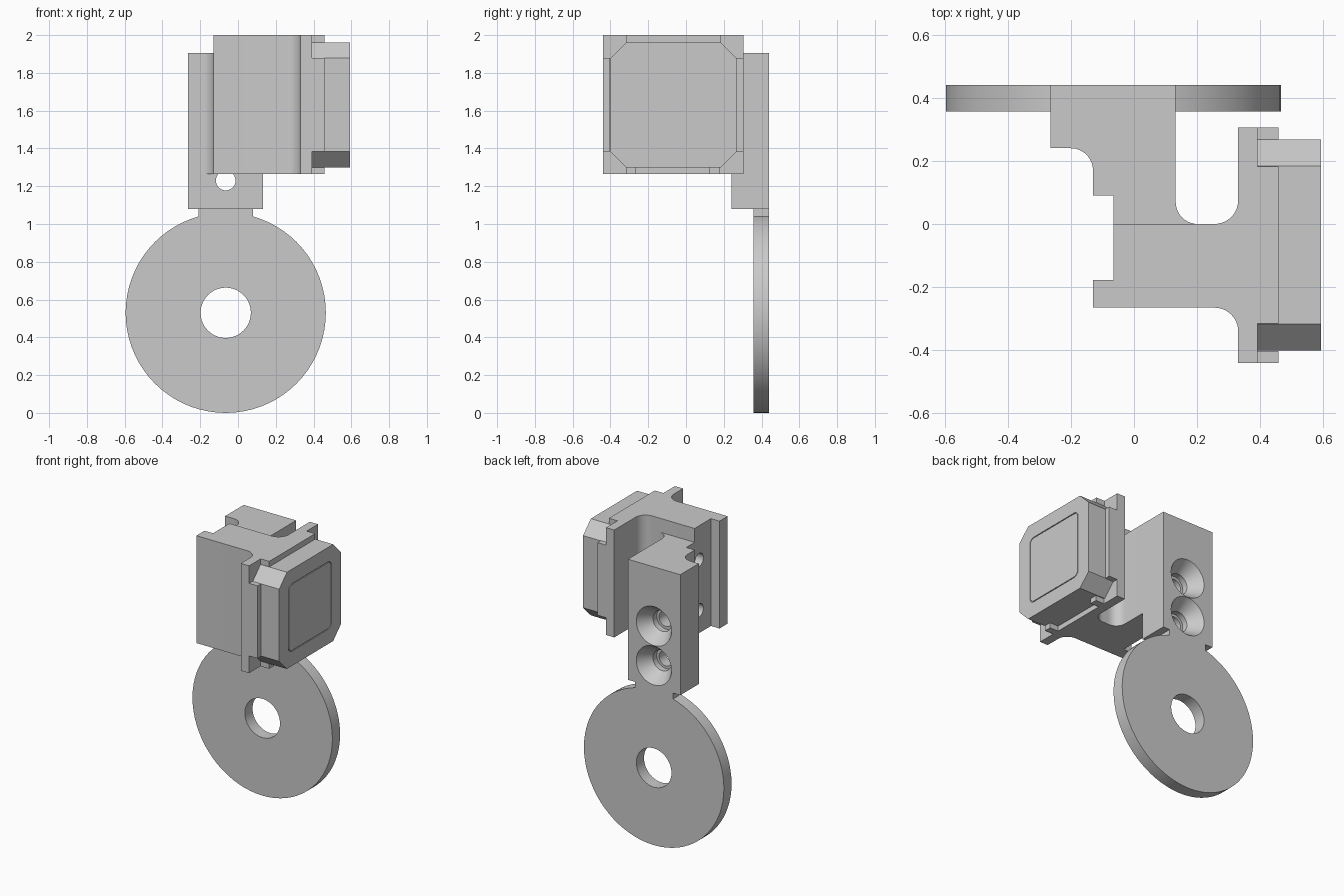
import bpy, bmesh
from math import cos, sin, pi, radians
from mathutils import Vector

cube = bpy.data.objects.get("Cube")
if cube:
    bpy.data.objects.remove(cube, do_unlink=True)

grey = bpy.data.materials.new("plain grey")
grey.use_nodes = True
grey.diffuse_color = (0.59, 0.59, 0.59, 1)
grey.node_tree.nodes["Principled BSDF"].inputs["Base Color"].default_value = grey.diffuse_color


def outline(corners, steps=10):
    """Square corners given as (a, b), filleted ones as (a, b, radius)."""
    pts = []
    for i, corner in enumerate(corners):
        p = Vector(corner[:2])
        if len(corner) == 2:
            pts.append(p)
            continue
        u = (Vector(corners[i - 1][:2]) - p).normalized()
        v = (Vector(corners[(i + 1) % len(corners)][:2]) - p).normalized()
        r = corner[2]
        centre = p + (u + v) * r
        for k in range(steps + 1):
            t = pi / 2 * k / steps
            pts.append(centre - (v * cos(t) + u * sin(t)) * r)
    return pts


def rect(a0, a1, b0, b1, r=None):
    corners = [(a0, b0), (a1, b0), (a1, b1), (a0, b1)]
    return outline([c + (r,) for c in corners] if r else corners)


def circle(a, b, r, n=64):
    return [Vector((a + r * cos(2 * pi * k / n), b + r * sin(2 * pi * k / n))) for k in range(n)]


def loft(name, axis, low, lo, high, hi):
    """Solid between two matching outlines, at lo and hi on the axis."""
    def place(p, t):
        return {"x": (t, p[0], p[1]), "y": (p[0], t, p[1]), "z": (p[0], p[1], t)}[axis]
    bm = bmesh.new()
    bottom = [bm.verts.new(place(p, lo)) for p in low]
    top = [bm.verts.new(place(p, hi)) for p in high]
    bm.faces.new(bottom)
    bm.faces.new(top)
    n = len(bottom)
    for i in range(n):
        j = (i + 1) % n
        bm.faces.new((bottom[i], bottom[j], top[j], top[i]))
    bmesh.ops.recalc_face_normals(bm, faces=bm.faces)
    mesh = bpy.data.meshes.new(name)
    bm.to_mesh(mesh)
    bm.free()
    mesh.materials.append(grey)
    obj = bpy.data.objects.new(name, mesh)
    bpy.context.collection.objects.link(obj)
    return obj


def prism(name, axis, pts, lo, hi):
    return loft(name, axis, pts, lo, pts, hi)


def combine(obj, tool, operation="DIFFERENCE"):
    bpy.context.view_layer.objects.active = obj
    mod = obj.modifiers.new("shape", "BOOLEAN")
    mod.operation = operation
    mod.solver = "EXACT"
    mod.object = tool
    bpy.ops.object.modifier_apply(modifier=mod.name)
    bpy.data.objects.remove(tool, do_unlink=True)


MID = -0.065           # centre line of stem and disc
LOW, TOP = 1.265, 2.0  # height range of the head
parts = []

# Ring disc with its short neck tab
disc = prism("ring_disc", "y", circle(MID, 0.53, 0.53, 72), 0.357, 0.44)
combine(disc, prism("tab", "y", rect(-0.21, 0.08, 0.9, 1.08), 0.357, 0.44), "UNION")
combine(disc, prism("bore", "y", circle(MID, 0.53, 0.133), 0.2, 0.6))
parts.append(disc)

# Upright stem block, and the filleted neck that joins it to the head
stem = prism("stem", "y", rect(-0.265, 0.132, 1.08, 1.905), 0.24, 0.44)
neck = prism("neck", "z", outline([
    (MID, 0), (MID, 0.09), (-0.13, 0.09), (-0.13, 0.24, 0.07), (-0.21, 0.24),
    (0.132, 0.24), (0.132, 0, 0.07), (0.21, 0)]), LOW, 1.905)
for z in (1.23, 1.5):
    combine(stem, loft("countersink", "y", circle(MID, z, 0.07, 40), 0.35,
                       circle(MID, z, 0.134, 40), 0.441))
    combine(stem, prism("counterbore", "y", circle(MID, z, 0.07, 40), 0.31, 0.36))
    for part in (stem, neck):
        combine(part, prism("screw_hole", "y", circle(MID, z, 0.052, 40), 0.05, 0.34))
parts += [stem, neck]

# Head: web and mounting plate in one profile, with two side holes
head = prism("head", "z", outline([
    (MID, 0), (MID, -0.177), (-0.13, -0.177), (-0.13, -0.265), (0.33, -0.265, 0.075),
    (0.33, -0.44), (0.392, -0.44), (0.392, 0.305), (0.33, 0.305), (0.33, 0, 0.075)]), LOW, TOP)
for z in (1.42, 1.765):
    combine(head, prism("side_hole", "x", circle(-0.05, z, 0.045, 32), -0.2, 0.12))
parts.append(head)

# Rim blocks around the pad
rims = {
    "rim_front": (-0.44, -0.403, 1.383, 1.88),
    "rim_back": (0.268, 0.305, 1.383, 1.88),
    "rim_top": (-0.315, 0.182, 1.962, TOP),
    "rim_bottom_front": (-0.315, -0.265, LOW, 1.3),
    "rim_bottom_back": (0.125, 0.178, LOW, 1.3),
}
for name, size in rims.items():
    parts.append(prism(name, "x", rect(*size), 0.392, 0.457))

# Eight-sided pad with a fine rounded groove in its face
y0, y1, z0, z1, c = -0.4, 0.268, 1.3, 1.962, 0.084
pad = prism("pad", "x", [
    (y0 + c, z0), (y1 - c, z0), (y1, z0 + c), (y1, z1 - c),
    (y1 - c, z1), (y0 + c, z1), (y0, z1 - c), (y0, z0 + c)], 0.392, 0.592)
groove = prism("groove", "x", rect(-0.3, 0.167, 1.4, 1.863, 0.04), 0.586, 0.61)
combine(groove, prism("core", "x", rect(-0.294, 0.161, 1.406, 1.857, 0.034), 0.5, 0.7))
combine(pad, groove)
parts.append(pad)

# Smooth the curved walls, keep edges sharp
bpy.ops.object.select_all(action="DESELECT")
for obj in parts:
    obj.select_set(True)
bpy.context.view_layer.objects.active = parts[0]
bpy.ops.object.shade_smooth_by_angle(angle=radians(30))
